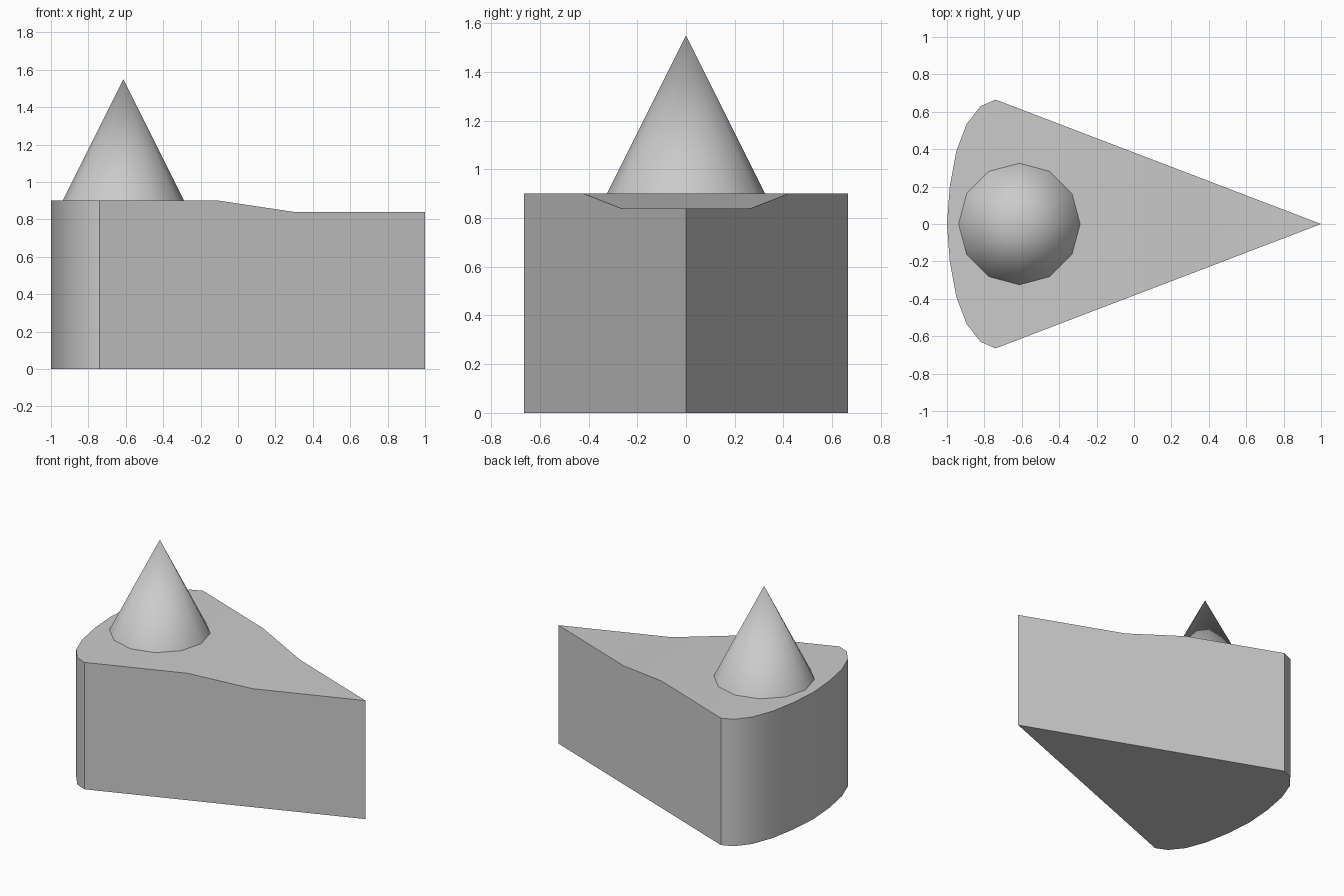
import bpy, bmesh
from math import radians

if "Cube" in bpy.data.objects:
    bpy.data.objects.remove(bpy.data.objects["Cube"])


def add_object(name, bm, angle):
    bmesh.ops.recalc_face_normals(bm, faces=bm.faces)
    mesh = bpy.data.meshes.new(name)
    bm.to_mesh(mesh)
    bm.free()
    obj = bpy.data.objects.new(name, mesh)
    bpy.context.collection.objects.link(obj)
    bpy.ops.object.select_all(action='DESELECT')
    obj.select_set(True)
    bpy.context.view_layer.objects.active = obj
    bpy.ops.object.shade_smooth_by_angle(angle=radians(angle))
    return obj


# Wedge: half outline from the tip to the rounded back, mirrored in y
half = [(-0.74, 0.665), (-0.82, 0.63), (-0.895, 0.535), (-0.95, 0.39), (-0.985, 0.2)]
outline = [(1, 0)] + half + [(-1, 0)] + [(x, -y) for x, y in reversed(half)]
bm = bmesh.new()
base = bm.faces.new([bm.verts.new((x, y, 0)) for x, y in outline])
top = bmesh.ops.extrude_face_region(bm, geom=[base], use_keep_orig=True)["geom"]
for v in top:
    if isinstance(v, bmesh.types.BMVert):
        v.co.z = 0.9

# Dip in the top towards the tip
for x in (-0.1, 0.3):
    bmesh.ops.bisect_plane(bm, geom=bm.verts[:] + bm.edges[:] + bm.faces[:],
                           plane_co=(x, 0, 0), plane_no=(1, 0, 0))
for v in bm.verts:
    if v.co.z > 0.5 and v.co.x > 0.2:
        v.co.z = 0.84
add_object("slice_body", bm, 35)

# Cone topping
bm = bmesh.new()
bmesh.ops.create_cone(bm, cap_ends=True, segments=12, radius1=0.325, radius2=0, depth=0.65)
bmesh.ops.remove_doubles(bm, verts=bm.verts, dist=0.0001)
bmesh.ops.translate(bm, verts=bm.verts, vec=(-0.613, 0, 1.225))
add_object("cone_topping", bm, 40)
